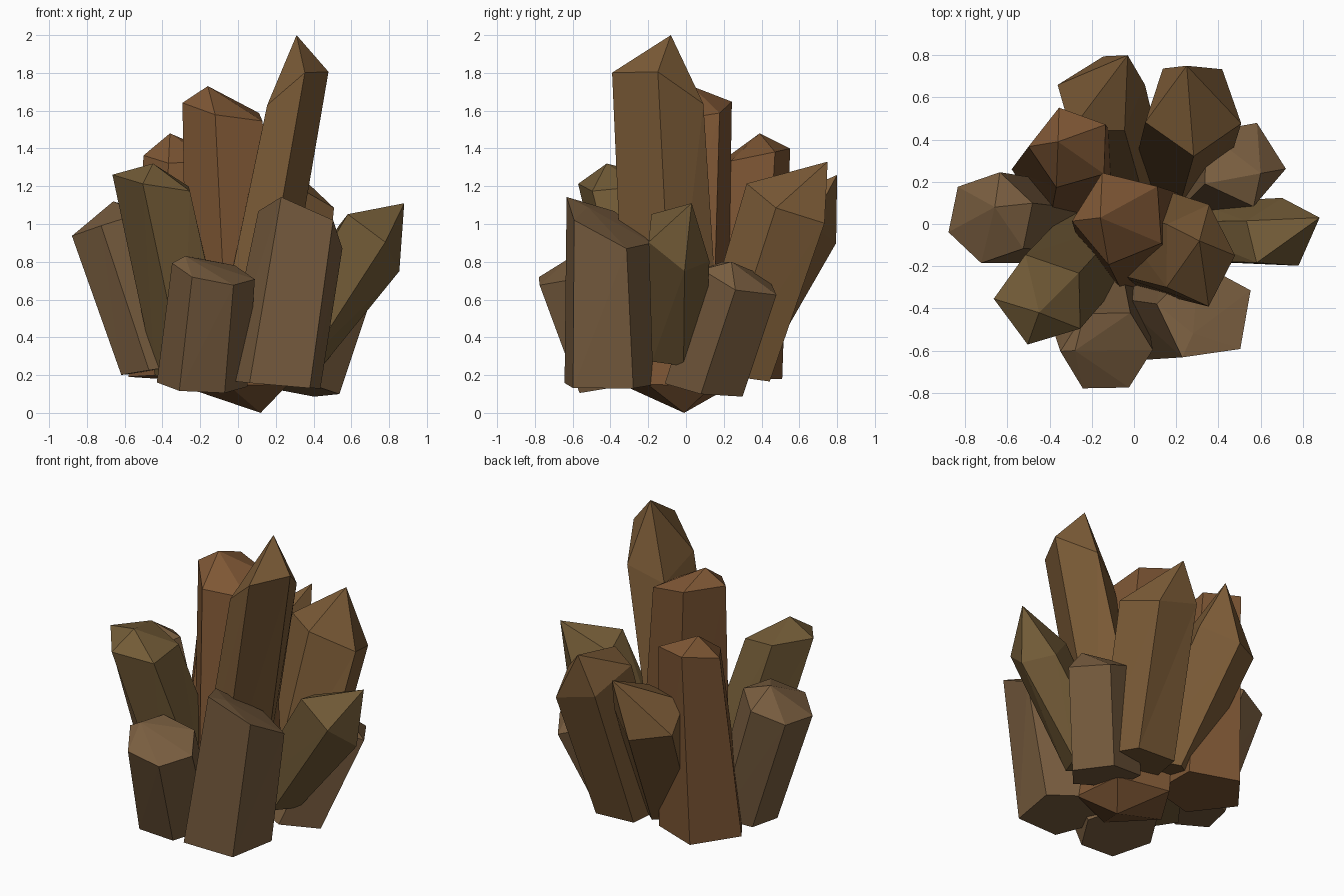
import bpy, bmesh
from math import cos, sin, radians, pi
from mathutils import Vector

if "Cube" in bpy.data.objects:
    bpy.data.objects.remove(bpy.data.objects["Cube"])

UP = Vector((0, 0, 1))


def material(name, rgb):
    m = bpy.data.materials.new(name)
    m.diffuse_color = (*rgb, 1)
    m.use_nodes = True
    m.node_tree.nodes["Principled BSDF"].inputs["Base Color"].default_value = m.diffuse_color
    return m


RUST = material("rust_brown", (0.21, 0.095, 0.035))
OLIVE = material("olive_brown", (0.17, 0.105, 0.038))
TAN = material("tan_brown", (0.19, 0.11, 0.05))
AMBER = material("amber_brown", (0.20, 0.105, 0.038))


def ring(bm, centre, radius, normal, rot, n, stretch, slope=(0, 0)):
    """Ring square to the normal, with optional stretch and extra slant."""
    turn = UP.rotation_difference(normal)
    verts = []
    for i in range(n):
        a = radians(rot) + i * 2 * pi / n
        d = turn @ Vector((cos(a) * stretch[0], sin(a) * stretch[1], 0)) * radius
        d.z += slope[0] * d.x + slope[1] * d.y
        verts.append(bm.verts.new(Vector(centre) + d))
    return verts


def crystal(name, mat, base, rb, shoulder, rs, apex, rot=0, slope=(0, 0),
            foot=None, n=5, stretch=(1, 1)):
    """Leaning prism with an off-centre point."""
    bm = bmesh.new()
    axis = (Vector(shoulder) - Vector(base)).normalized()
    low = ring(bm, base, rb, axis.lerp(UP, 0.5).normalized(), rot, n, stretch)
    high = ring(bm, shoulder, rs, axis, rot, n, stretch, slope)
    tip = bm.verts.new(apex)
    end = bm.verts.new(foot) if foot else None
    for i in range(n):
        j = (i + 1) % n
        bm.faces.new((low[i], low[j], high[j]))
        bm.faces.new((low[i], high[j], high[i]))
        bm.faces.new((high[i], high[j], tip))
        if end:
            bm.faces.new((low[j], low[i], end))
    if not end:
        bm.faces.new(low[::-1])
    bmesh.ops.recalc_face_normals(bm, faces=bm.faces)
    me = bpy.data.meshes.new(name)
    bm.to_mesh(me)
    bm.free()
    me.materials.append(mat)
    bpy.context.collection.objects.link(bpy.data.objects.new(name, me))


# Tall central pair
crystal("tall_crystal", AMBER, (0.02, -0.07, 0.25), 0.25, (0.30, -0.15, 1.68), 0.24,
        (0.31, -0.08, 2.0), 0, (0.9, -0.4), stretch=(0.76, 1.06))
crystal("centre_crystal", RUST, (0.02, -0.05, 0.14), 0.29, (-0.065, 0.03, 1.60), 0.23,
        (-0.16, 0.03, 1.73), 40, (-0.25, 0.2), foot=(0.12, -0.01, 0.0))

# Back group
crystal("back_left_crystal", RUST, (-0.31, 0.25, 0.19), 0.27, (-0.30, 0.36, 1.36), 0.20,
        (-0.36, 0.39, 1.48), 34, (0, 0.3))
crystal("back_crystal", AMBER, (-0.04, 0.20, 0.25), 0.20, (-0.16, 0.60, 1.0), 0.22,
        (-0.03, 0.80, 1.26), 16)
crystal("back_right_crystal", AMBER, (0.20, 0.26, 0.20), 0.23, (0.28, 0.55, 1.12), 0.24,
        (0.25, 0.75, 1.33), -18, (-0.2, -0.1))

# Right group
crystal("short_right_crystal", TAN, (0.32, 0.10, 0.13), 0.22, (0.51, 0.29, 0.71), 0.22,
        (0.60, 0.24, 0.80), -5)
crystal("right_crystal", OLIVE, (0.28, -0.05, 0.30), 0.18, (0.69, -0.05, 0.90), 0.205,
        (0.88, 0.03, 1.11), 14, (-0.1, -0.5), stretch=(1, 0.85))

# Front group
crystal("front_right_crystal", TAN, (0.19, -0.40, 0.15), 0.275, (0.34, -0.42, 1.0), 0.24,
        (0.28, -0.52, 1.09), 26, (-0.2, -0.5))
crystal("front_crystal", TAN, (-0.19, -0.36, 0.15), 0.24, (-0.13, -0.60, 0.75), 0.22,
        (-0.28, -0.60, 0.83), 0, (-0.1, -0.1), n=6)

# Left group
crystal("front_left_crystal", OLIVE, (-0.22, -0.12, 0.22), 0.22, (-0.44, -0.36, 1.22), 0.23,
        (-0.45, -0.42, 1.32), 36, (-0.4, -0.15))
crystal("left_crystal", TAN, (-0.43, 0.01, 0.23), 0.20, (-0.68, 0.03, 1.0), 0.22,
        (-0.66, 0.08, 1.12), 18, n=6)
